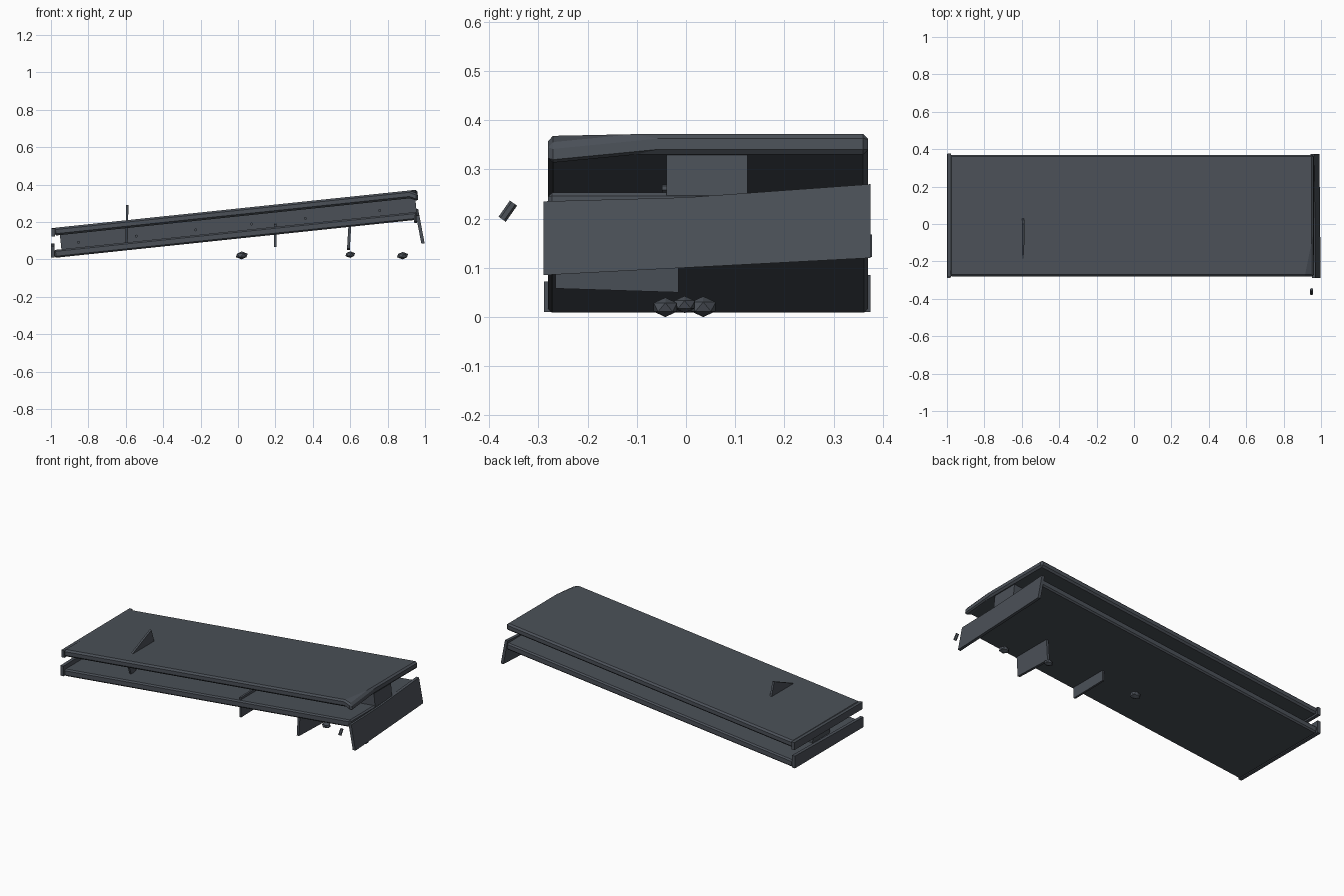
import bpy, bmesh, math
from mathutils import Matrix, Vector

if "Cube" in bpy.data.objects:
    bpy.data.objects.remove(bpy.data.objects["Cube"])

steel = bpy.data.materials.new("dark_steel")
steel.diffuse_color = (0.07, 0.081, 0.097, 1)
steel.use_nodes = True
steel.node_tree.nodes["Principled BSDF"].inputs["Base Color"].default_value = steel.diffuse_color

# Frame of the tilted girder: local x runs along it, local z = 0 is its underside
TILT = Matrix.Translation((0, 0, 0.111)) @ Matrix.Rotation(math.radians(-6), 4, 'Y')


def finish(name, bm, matrix=Matrix()):
    bm.transform(matrix)
    bmesh.ops.recalc_face_normals(bm, faces=bm.faces)
    mesh = bpy.data.meshes.new(name)
    bm.to_mesh(mesh)
    bm.free()
    mesh.materials.append(steel)
    obj = bpy.data.objects.new(name, mesh)
    bpy.context.collection.objects.link(obj)
    return obj


def box(lo, hi, chamfer=0):
    bm = bmesh.new()
    lo, hi = Vector(lo), Vector(hi)
    bmesh.ops.create_cube(bm, size=1, matrix=Matrix.Translation((lo + hi) / 2) @ Matrix.Diagonal((*(hi - lo), 1)))
    if chamfer:
        bmesh.ops.bevel(bm, geom=bm.edges[:], offset=chamfer, segments=1, affect='EDGES')
    return bm


def plate(name, outline, x, thickness, lean=0.0):
    """Plate with a (y, z) outline; lean shifts x with height."""
    bm = bmesh.new()
    face = bm.faces.new([bm.verts.new((x + lean * (z - outline[0][1]), y, z)) for y, z in outline])
    out = bmesh.ops.extrude_face_region(bm, geom=[face])
    for v in out["geom"]:
        if isinstance(v, bmesh.types.BMVert):
            v.co.x += thickness
    return finish(name, bm)


# Lower flange and thick web
finish("lower_flange", box((-0.985, -0.28, 0), (0.965, 0.37, 0.042), 0.008), TILT)
finish("web", box((-0.945, -0.04, 0.035), (0.965, 0.125, 0.125)), TILT)

# Upper flange with one corner folded down
bm = box((-0.975, -0.28, 0.118), (0.98, 0.37, 0.16), 0.01)
p = Vector((0.935, -0.28, 0))
n = Vector((0.25, -0.05, 0)).normalized()
bmesh.ops.bisect_plane(bm, geom=bm.verts[:] + bm.edges[:] + bm.faces[:], plane_co=p, plane_no=n)
for v in bm.verts:
    d = (v.co - p).dot(n)
    if d > 1e-5 and v.co.x > 0.9:
        v.co.z -= 0.5 * d
finish("upper_flange", bm, TILT)

# Torn end strips
plate("bent_end_flap", [(-0.29, 0.085), (0.375, 0.12), (0.375, 0.27), (0, 0.243), (-0.29, 0.235)], 0.98, 0.018, -0.19)
plate("lower_end_lip", [(-0.288, 0.01), (0.375, 0.01), (0.375, 0.085), (-0.288, 0.072)], -1.0, 0.02)
plate("upper_end_lip", [(-0.283, 0.122), (0.378, 0.122), (0.378, 0.168), (-0.283, 0.165)], -0.998, 0.02)

# Loose stiffener plates knocked through the flanges
plate("stiffener_left", [(-0.185, 0.08), (0.04, 0.18), (0, 0.29), (-0.23, 0.19)], -0.602, 0.012, 0.02)
plate("stiffener_middle", [(-0.262, 0.066), (-0.02, 0.07), (-0.02, 0.192), (-0.262, 0.187)], 0.193, 0.012)
plate("stiffener_right", [(-0.265, 0.058), (-0.015, 0.05), (-0.015, 0.18), (-0.265, 0.186)], 0.583, 0.015, 0.06)

# Rubble chips on the ground
for i, (x, y, r) in enumerate([(0.02, 0.035, 0.035), (0.6, -0.003, 0.029), (0.88, -0.042, 0.033)]):
    bm = bmesh.new()
    bmesh.ops.create_icosphere(bm, subdivisions=1, radius=1)
    h = 0.6 * r
    finish(f"rubble_{i + 1}", bm, Matrix.Translation((x, y, 0.004 * i * (2 - i) + h + 0.004 * (i % 2))) @ Matrix.Diagonal((r, r * 0.85, h, 1)))


# Bolts: a row on the web and one thrown loose
def bolt(name, matrix, r, depth):
    bm = bmesh.new()
    bmesh.ops.create_cone(bm, cap_ends=True, segments=6, radius1=r, radius2=r, depth=depth)
    finish(name, bm, matrix)


for i, x in enumerate((-0.85, -0.54, -0.22, 0.08, 0.37, 0.77)):
    bolt(f"web_bolt_{i + 1}", TILT @ Matrix.Translation((x, -0.043, 0.07)) @ Matrix.Rotation(math.pi / 2, 4, 'X'), 0.008, 0.012)
bolt("loose_bolt", Matrix.Translation((0.95, -0.362, 0.215)) @ Matrix.Rotation(math.radians(-35), 4, 'X'), 0.009, 0.04)
